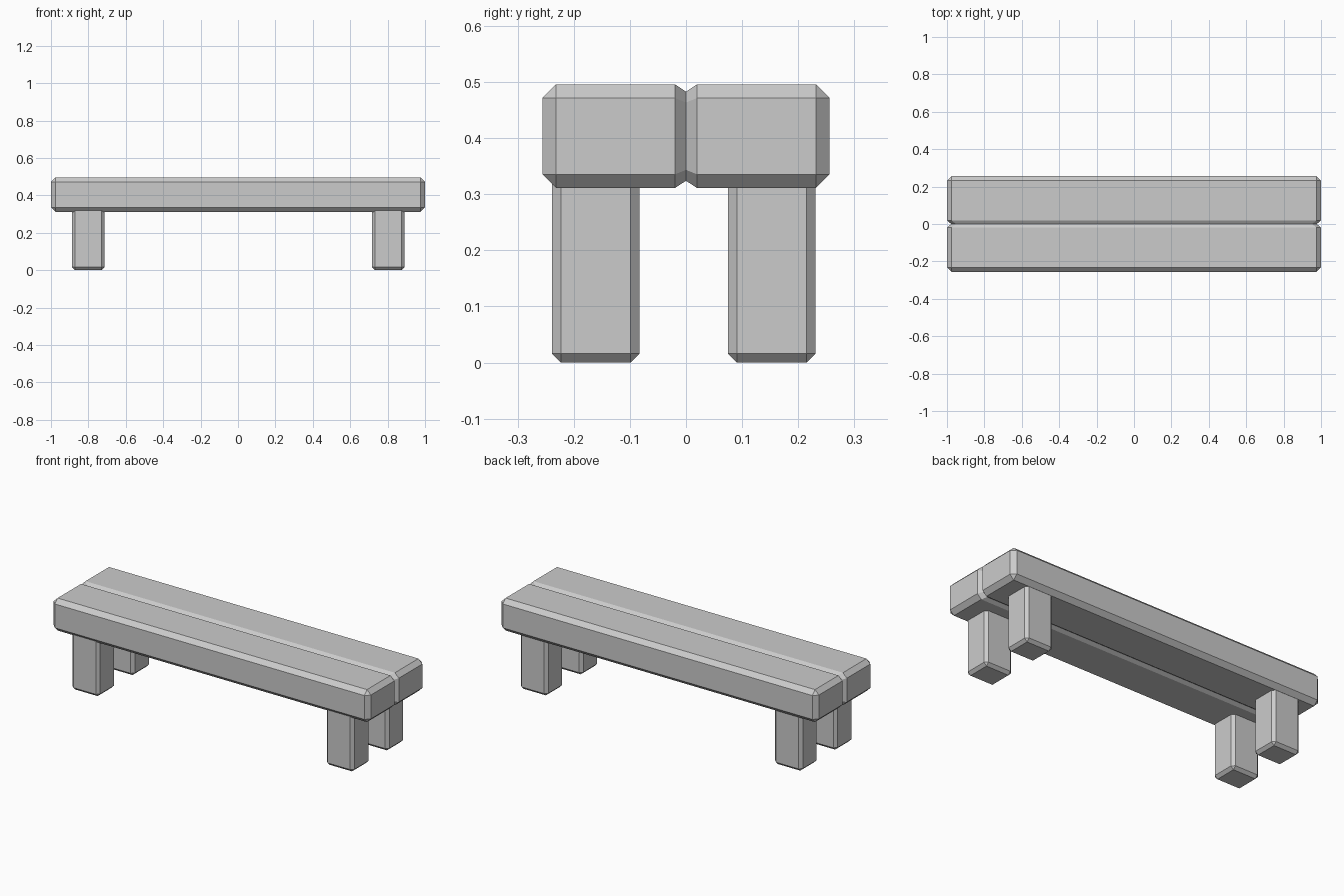
import bpy, bmesh
from mathutils import Vector, Matrix

if "Cube" in bpy.data.objects:
    bpy.data.objects.remove(bpy.data.objects["Cube"])


def chamfered_box(lo, hi, width):
    """bmesh box between two corners with flat chamfers on every edge"""
    bm = bmesh.new()
    lo, hi = Vector(lo), Vector(hi)
    bmesh.ops.create_cube(bm, size=1.0)
    bmesh.ops.scale(bm, vec=hi - lo, verts=bm.verts)
    bmesh.ops.translate(bm, vec=(lo + hi) / 2, verts=bm.verts)
    bmesh.ops.bevel(bm, geom=bm.edges[:], offset=width, offset_type='OFFSET',
                    segments=1, profile=0.5, affect='EDGES')
    return bm


def finish(bm, name):
    bmesh.ops.recalc_face_normals(bm, faces=bm.faces)
    mesh = bpy.data.meshes.new(name)
    bm.to_mesh(mesh)
    bm.free()
    obj = bpy.data.objects.new(name, mesh)
    bpy.context.collection.objects.link(obj)
    return obj


# Seat: thick slab with a V groove running all the way round its middle
Z0, Z1 = 0.311, 0.496
seat = chamfered_box((-1, -0.256, Z0), (1, 0.256, Z1), 0.0245)
for y in (-0.02, 0.0, 0.02):
    bmesh.ops.bisect_plane(seat, geom=seat.verts[:] + seat.edges[:] + seat.faces[:],
                           plane_co=(0, y, 0), plane_no=(0, 1, 0))
mid = (Z0 + Z1) / 2
for v in seat.verts:
    if abs(v.co.y) < 1e-4:
        depth = 0.013 if abs(v.co.z - mid) > 0.085 else 0.008
        v.co.x += -0.022 if v.co.x > 0 else 0.022
        v.co.z += -depth if v.co.z > mid else depth
finish(seat, "seat")

# Legs: four chamfered posts, tops buried in the seat
for side, x in (("left", -0.80), ("right", 0.804)):
    for place, y in (("front", -0.161), ("back", 0.153)):
        leg = chamfered_box((x - 0.087, y - 0.078, 0), (x + 0.087, y + 0.078, 0.35), 0.016)
        finish(leg, f"{place}_{side}_leg")
